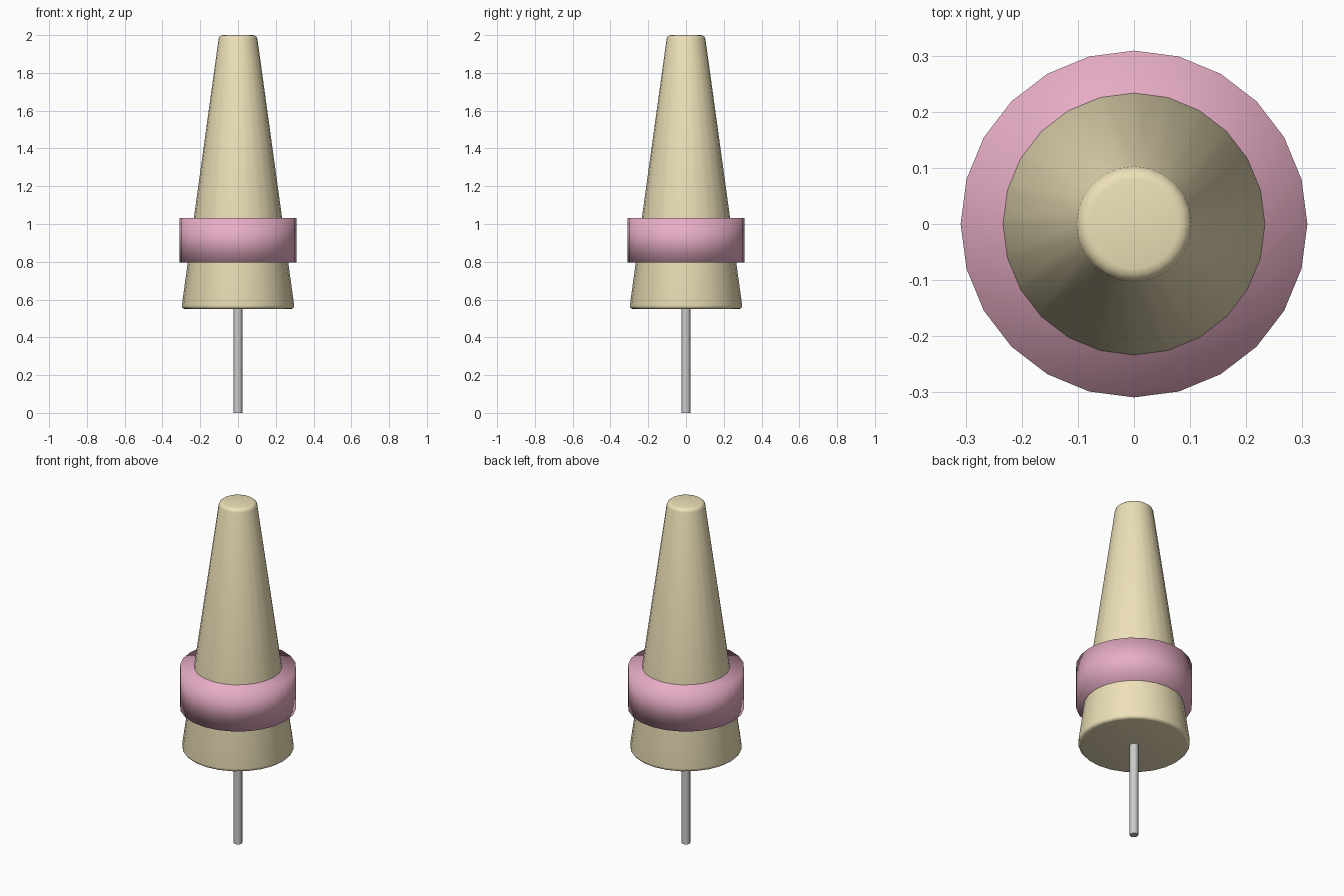
import bpy

if "Cube" in bpy.data.objects:
    bpy.data.objects.remove(bpy.data.objects["Cube"])

def paint(obj, name, color):
    mat = bpy.data.materials.new(name)
    mat.diffuse_color = (*color, 1)
    mat.use_nodes = True
    mat.node_tree.nodes["Principled BSDF"].inputs["Base Color"].default_value = mat.diffuse_color
    obj.data.materials.append(mat)

def frustum(name, r_bottom, r_top, z0, z1, sides=24):
    bpy.ops.mesh.primitive_cone_add(vertices=sides, radius1=r_bottom, radius2=r_top,
                                    depth=z1 - z0, location=(0, 0, (z0 + z1) / 2))
    obj = bpy.context.object
    obj.name = obj.data.name = name
    bpy.ops.object.shade_smooth()
    return obj

# Tapered body with softly rounded rims
body = frustum("tapered_body", 0.30, 0.10, 0.55, 2.0)
bevel = body.modifiers.new("rounded_rims", 'BEVEL')
bevel.width = 0.02
bevel.segments = 3
bevel.limit_method = 'ANGLE'
bevel.angle_limit = 0.8
paint(body, "tan", (0.85, 0.75, 0.48))

# Band around the body
band = frustum("band", 0.309, 0.309, 0.795, 1.033)
paint(band, "pink", (0.80, 0.42, 0.56))

# Thin support rod
rod = frustum("support_rod", 0.023, 0.023, 0.0, 0.60, 16)
bpy.ops.object.shade_smooth_by_angle()
